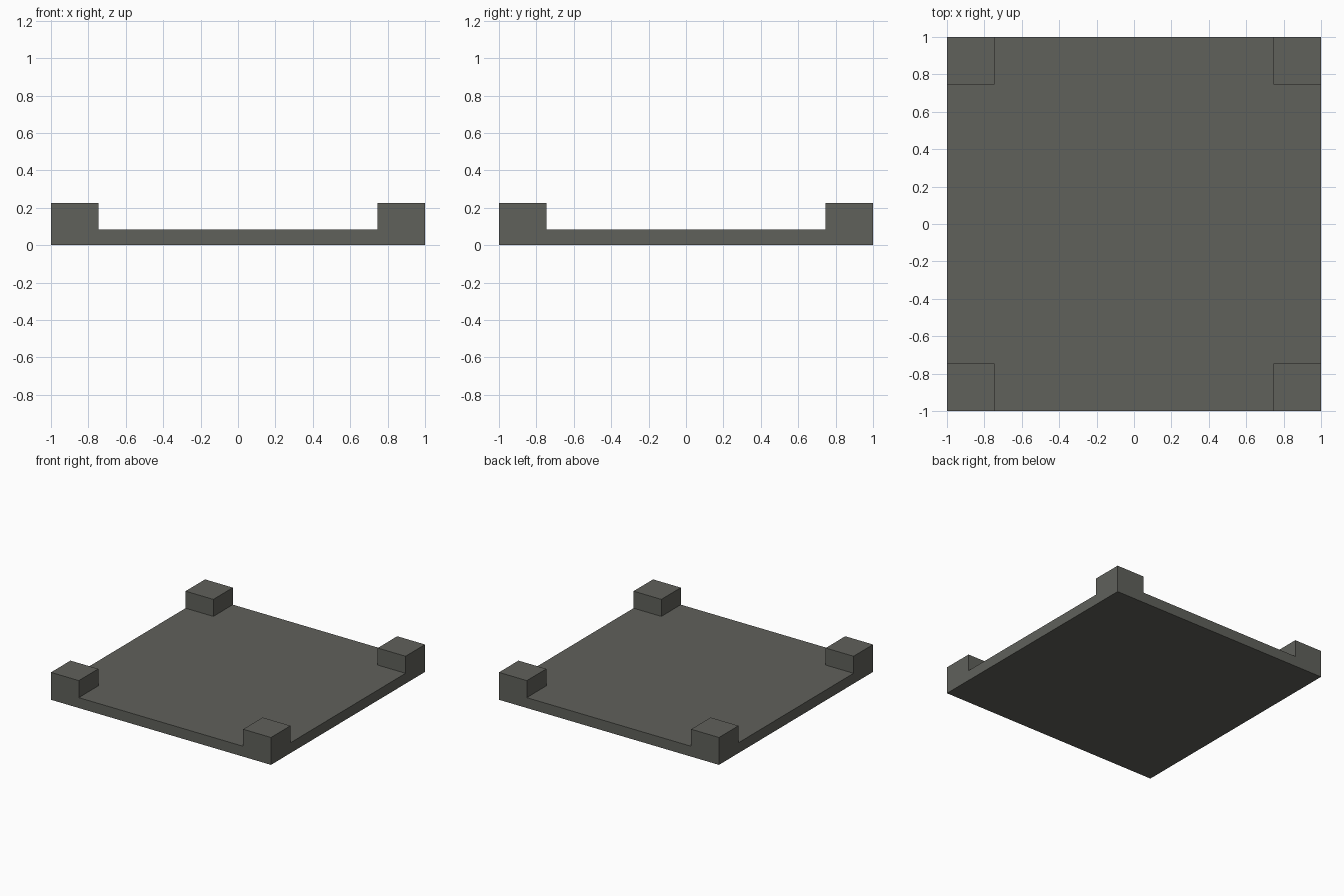
import bpy
import bmesh
from mathutils import Matrix, Vector

cube = bpy.data.objects.get("Cube")
if cube:
    bpy.data.objects.remove(cube, do_unlink=True)

PLATE_TOP = 0.085
POST_TOP = 0.225
POST_EDGE = 0.747

# Single dark grey material
grey = bpy.data.materials.new("dark warm grey")
grey.use_nodes = True
colour = (0.117, 0.119, 0.105, 1)
grey.diffuse_color = colour
grey.node_tree.nodes["Principled BSDF"].inputs["Base Color"].default_value = colour

# Base plate
bm = bmesh.new()
bmesh.ops.create_cube(bm, size=1, matrix=Matrix.Translation((0, 0, PLATE_TOP / 2))
                      @ Matrix.Diagonal((2, 2, PLATE_TOP, 1)))

# Cut lines that mark out the corner posts
for axis in (Vector((1, 0, 0)), Vector((0, 1, 0))):
    for side in (-1, 1):
        bmesh.ops.bisect_plane(bm, geom=bm.verts[:] + bm.edges[:] + bm.faces[:],
                               plane_co=axis * side * POST_EDGE, plane_no=axis)

# Raise the four corner posts
bm.normal_update()
corners = []
for face in bm.faces:
    centre = face.calc_center_median()
    if face.normal.z > 0.9 and min(abs(centre.x), abs(centre.y)) > POST_EDGE:
        corners.append(face)
for face in corners:
    raised = bmesh.ops.extrude_discrete_faces(bm, faces=[face])["faces"][0]
    for vert in raised.verts:
        vert.co.z = POST_TOP

# Merge flat regions into clean faces
bmesh.ops.dissolve_limit(bm, angle_limit=0.01, verts=bm.verts[:], edges=bm.edges[:])
bmesh.ops.recalc_face_normals(bm, faces=bm.faces[:])

mesh = bpy.data.meshes.new("plate_with_corner_posts")
bm.to_mesh(mesh)
bm.free()
mesh.materials.append(grey)
plate = bpy.data.objects.new("plate_with_corner_posts", mesh)
bpy.context.collection.objects.link(plate)
